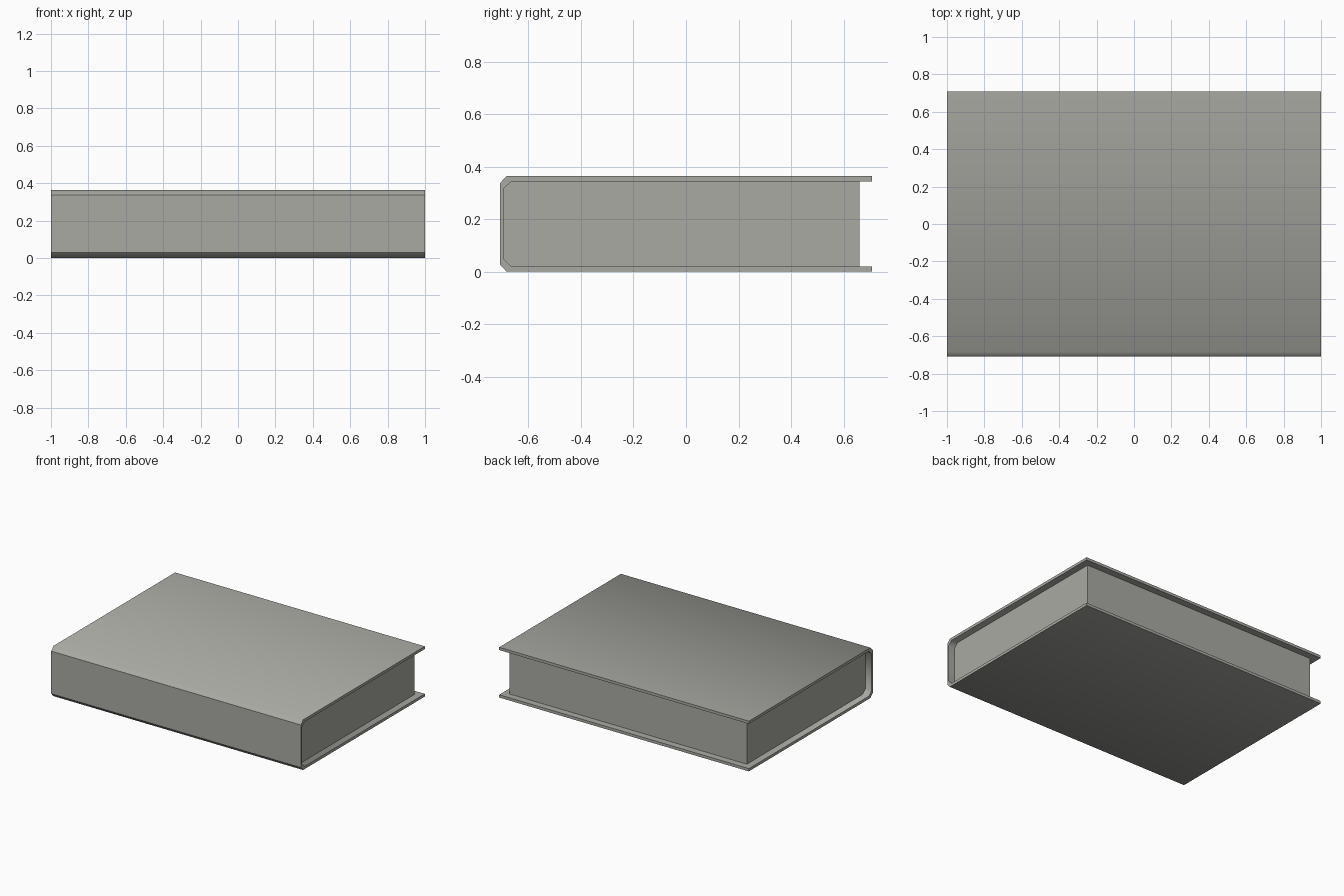
import bpy, bmesh, math

if "Cube" in bpy.data.objects:
    bpy.data.objects.remove(bpy.data.objects["Cube"])

grey = bpy.data.materials.new("warm_grey")
grey.diffuse_color = (0.40, 0.40, 0.37, 1)
grey.use_nodes = True
grey.node_tree.nodes["Principled BSDF"].inputs["Base Color"].default_value = grey.diffuse_color

H = 0.364  # book thickness


def extrude_profile(name, points, half_width, spine_y=None):
    """Extrude a closed (y, z) outline along x, centred on x = 0."""
    bm = bmesh.new()
    face = bm.faces.new([bm.verts.new((-half_width, y, z)) for y, z in points])
    geom = bmesh.ops.extrude_face_region(bm, geom=[face])["geom"]
    moved = [v for v in geom if isinstance(v, bmesh.types.BMVert)]
    bmesh.ops.translate(bm, verts=moved, vec=(2 * half_width, 0, 0))
    bmesh.ops.recalc_face_normals(bm, faces=bm.faces)
    # Only the outer cover bevels blend into the boards; the rest stays crisp
    for f in bm.faces:
        f.smooth = spine_y is not None
    for e in bm.edges:
        on_spine = spine_y is not None and all(abs(v.co.y - spine_y) < 1e-4 for v in e.verts)
        e.smooth = e.calc_face_angle(math.pi) < math.radians(50) and not on_spine
    mesh = bpy.data.meshes.new(name)
    bm.to_mesh(mesh)
    bm.free()
    mesh.materials.append(grey)
    obj = bpy.data.objects.new(name, mesh)
    bpy.context.collection.objects.link(obj)
    return obj


def mirrored(half):
    """Complete an outline from its lower half."""
    return half + [(y, H - z) for y, z in reversed(half)]


# Cover: two boards joined by a chamfered spine, as one C-shaped outline
outer = [(0.709, 0.0), (-0.683, 0.0), (-0.709, 0.028)]
inner = [(-0.695, 0.049), (-0.665, 0.02), (0.709, 0.02)]
outline = mirrored(outer) + [(y, H - z) for y, z in reversed(inner)] + inner
extrude_profile("cover", outline, 1.0, spine_y=-0.709)

# Page block: fills the cover, set back at both ends and the fore edge
extrude_profile("pages", mirrored([(0.66, 0.02), (-0.665, 0.02), (-0.695, 0.049)]), 0.95)
